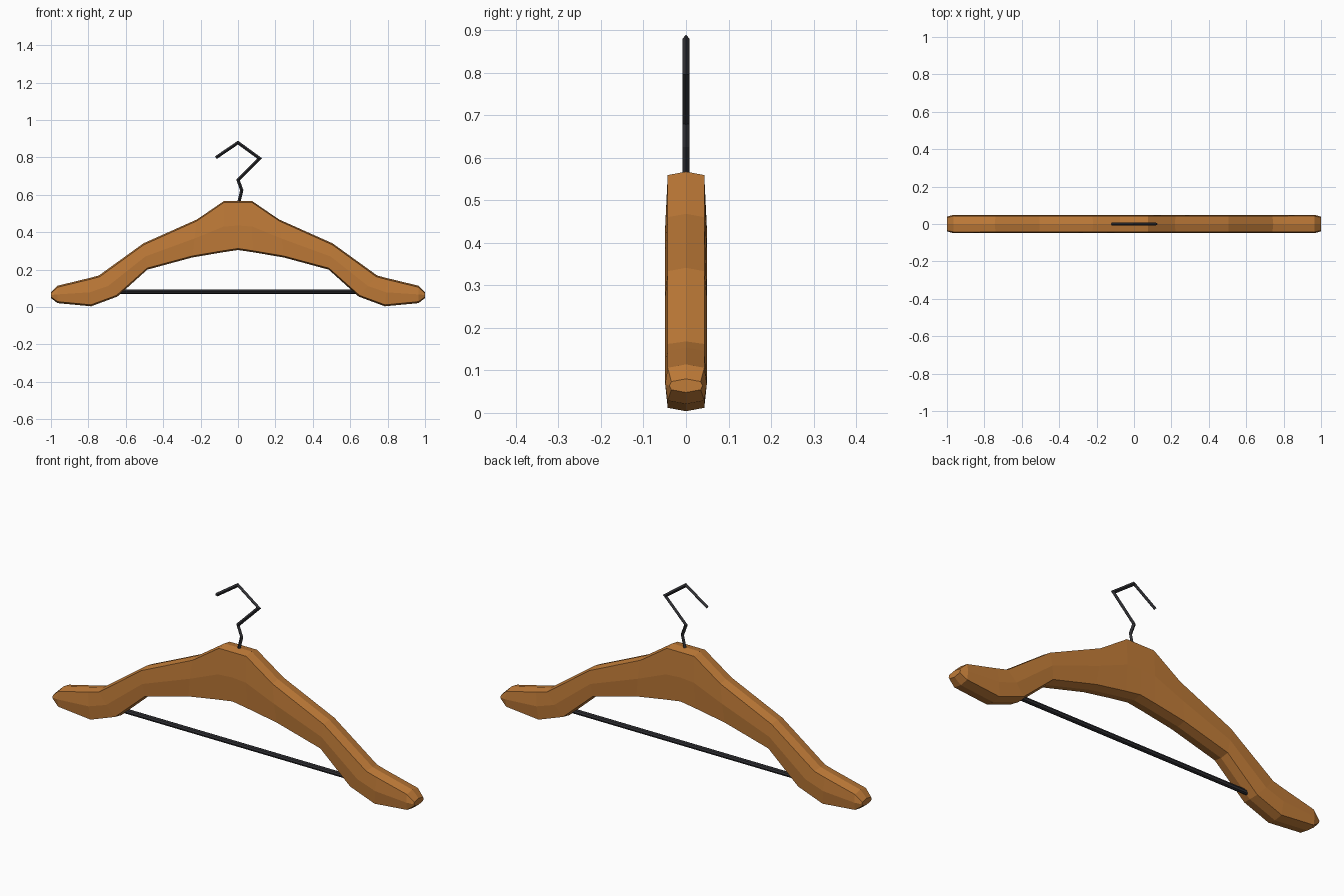
import bpy, bmesh
from math import cos, sin, pi
from mathutils import Vector

if "Cube" in bpy.data.objects:
    bpy.data.objects.remove(bpy.data.objects["Cube"])


def material(name, color):
    m = bpy.data.materials.new(name)
    m.diffuse_color = color
    m.use_nodes = True
    m.node_tree.nodes["Principled BSDF"].inputs["Base Color"].default_value = m.diffuse_color
    return m


wood = material("wood", (0.53, 0.20, 0.04, 1))
metal = material("dark_metal", (0.03, 0.03, 0.035, 1))


def loft(name, rings, mat):
    """Skin equal-sized closed rings and cap both ends."""
    bm = bmesh.new()
    loops = [[bm.verts.new(p) for p in ring] for ring in rings]
    n = len(loops[0])
    for a, b in zip(loops, loops[1:]):
        for i in range(n):
            j = (i + 1) % n
            bm.faces.new((a[i], a[j], b[j], b[i]))
    bm.faces.new(loops[0])
    bm.faces.new(loops[-1])
    bmesh.ops.recalc_face_normals(bm, faces=bm.faces[:])
    me = bpy.data.meshes.new(name)
    bm.to_mesh(me)
    bm.free()
    me.materials.append(mat)
    ob = bpy.data.objects.new(name, me)
    bpy.context.collection.objects.link(ob)
    return ob


def rod(name, path, r, sides, mat):
    """Sweep a polygon along a path in the xz plane with mitred bends."""
    pts = [Vector((x, 0, z)) for x, z in path]
    rings = []
    for i, p in enumerate(pts):
        d0 = (p - pts[max(i - 1, 0)]).normalized()
        d1 = (pts[min(i + 1, len(pts) - 1)] - p).normalized()
        t = (d0 + d1).normalized()
        d = d1 if d1.length else d0
        side = Vector((-t.z, 0, t.x)) / t.dot(d)
        rings.append([p + side * r * cos(2 * pi * k / sides)
                      + Vector((0, r * sin(2 * pi * k / sides), 0))
                      for k in range(sides)])
    return loft(name, rings, mat)


# Shoulder body: (top x, top z, bottom x, bottom z) stations, mirrored in x
half = [(0, .567, 0, .305), (.075, .567, .08, .293), (.22, .468, .245, .265),
        (.505, .341, .485, .2), (.745, .168, .645, .056),
        (.80, .154, .785, .004), (.965, .114, .965, .021), (1.0, .08, 1.0, .048)]
stations = [(-a, b, -c, d) for a, b, c, d in half[:0:-1]] + half


def section(tx, tz, bx, bz):
    k = .8 if abs(tx) > .99 else 1
    top, bot = Vector((tx, 0, tz)), Vector((bx, 0, bz))
    ring = []
    for f, y in ((0, 0), (.07, .043), (.5, .049), (.93, .043),
                 (1, 0), (.93, -.043), (.5, -.049), (.07, -.043)):
        # corners drop slightly below the central ridge
        drop = .008 / (top - bot).length if (top - bot).length > .04 else .2
        f = {.07: drop, .93: 1 - drop}.get(f, f)
        ring.append(top.lerp(bot, f) + Vector((0, y * k, 0)))
    return ring


loft("shoulder_body", [section(*s) for s in stations], wood)

# Trouser bar
rod("trouser_bar", [(-.66, .083), (.66, .083)], .012, 8, metal)

# Hook
rod("hook", [(0, .54), (.02, .625), (0, .68), (.115, .795), (0, .879), (-.118, .799)],
    .0085, 4, metal)
